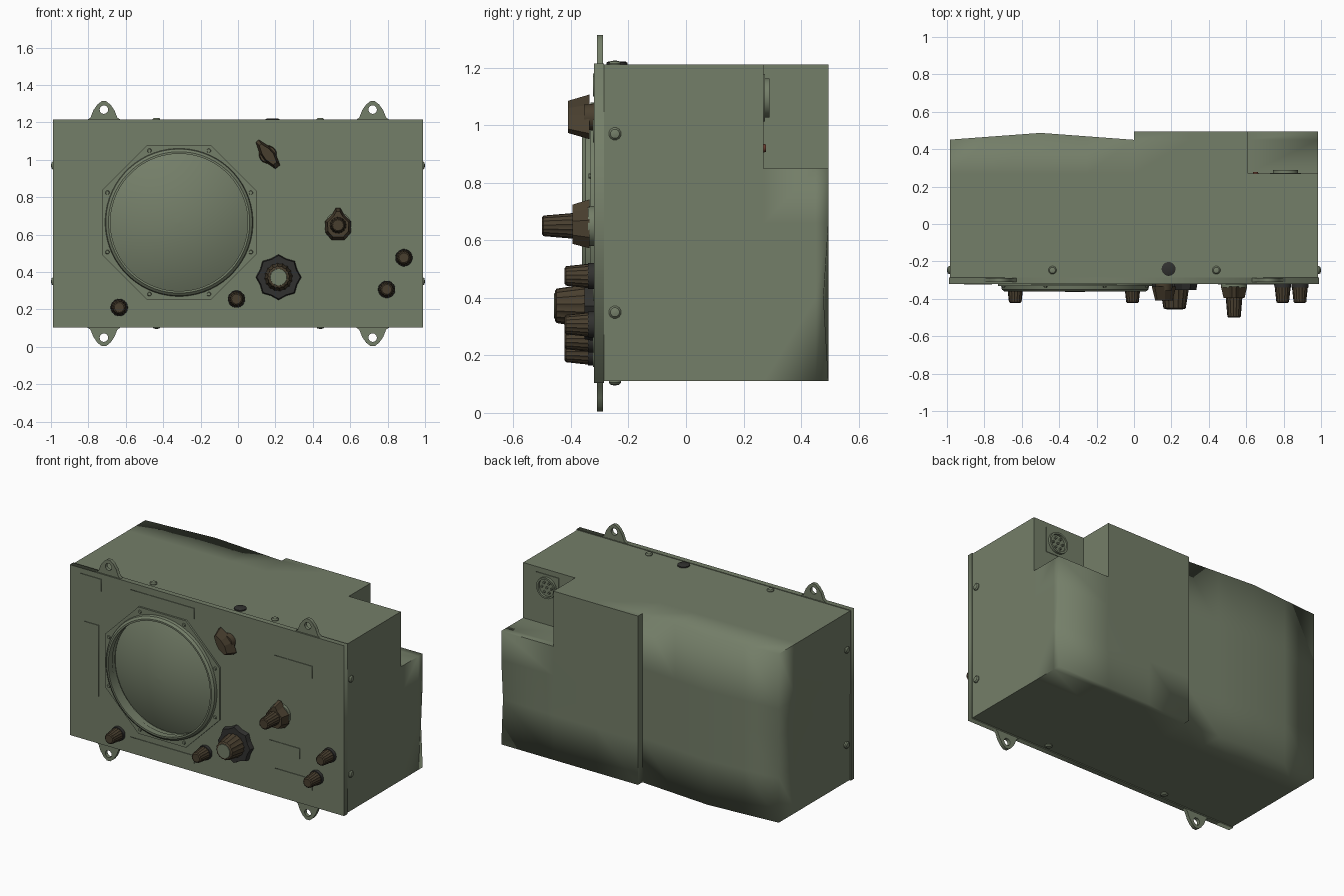
import bpy, bmesh, math
from mathutils import Vector, Matrix

if "Cube" in bpy.data.objects:
    bpy.data.objects.remove(bpy.data.objects["Cube"], do_unlink=True)


def material(name, color):
    m = bpy.data.materials.new(name)
    m.use_nodes = True
    m.diffuse_color = (*color, 1)
    m.node_tree.nodes["Principled BSDF"].inputs["Base Color"].default_value = (*color, 1)
    return m


GREEN = material("olive green paint", (0.175, 0.21, 0.14))
BROWN = material("dark brown bakelite", (0.066, 0.049, 0.028))
BLACK = material("black plastic", (0.03, 0.03, 0.028))
RUST = material("red brown", (0.16, 0.05, 0.03))
rounded = []


def finish(name, bm, mat, smooth=True):
    bmesh.ops.recalc_face_normals(bm, faces=bm.faces)
    me = bpy.data.meshes.new(name)
    bm.to_mesh(me)
    bm.free()
    me.materials.append(mat)
    ob = bpy.data.objects.new(name, me)
    bpy.context.collection.objects.link(ob)
    if smooth:
        rounded.append(ob)
    return ob


def lathe(name, profile, origin, mat, n=32, axis=(0, -1, 0), flute=1.0, caps=True):
    """Spin (radius, height) pairs around an axis; flute shrinks every other rib."""
    bm = bmesh.new()
    rings = []
    for r, h in profile:
        rings.append([bm.verts.new((r * f * math.cos(a), r * f * math.sin(a), h))
                      for i in range(n)
                      for a, f in [(math.tau * (i + 0.5) / n, flute if i % 2 else 1)]])
    for lo, hi in zip(rings, rings[1:]):
        for i in range(n):
            j = (i + 1) % n
            bm.faces.new((lo[i], lo[j], hi[j], hi[i]))
    if caps:
        bm.faces.new(rings[0])
        bm.faces.new(rings[-1])
    ob = finish(name, bm, mat)
    turn = Vector(axis).to_track_quat('Z', 'Y').to_matrix().to_4x4()
    ob.data.transform(Matrix.Translation(origin) @ turn)
    return ob


def circle(r, n, cx=0, cz=0, turn=0):
    return [(cx + r * math.cos(math.tau * i / n + turn), cz + r * math.sin(math.tau * i / n + turn))
            for i in range(n)]


def plate(name, outlines, y0, y1, mat=GREEN):
    """Flat sheet in the xz plane between y0 and y1; later outlines become holes."""
    cu = bpy.data.curves.new(name, 'CURVE')
    cu.dimensions = '2D'
    cu.fill_mode = 'BOTH'
    cu.extrude = abs(y1 - y0) / 2
    for pts in outlines:
        sp = cu.splines.new('POLY')
        sp.points.add(len(pts) - 1)
        for p, (x, z) in zip(sp.points, pts):
            p.co = (x, z, 0, 1)
        sp.use_cyclic_u = True
    cu.materials.append(mat)
    ob = bpy.data.objects.new(name, cu)
    bpy.context.collection.objects.link(ob)
    ob.rotation_euler.x = math.pi / 2
    ob.location.y = (y0 + y1) / 2
    bpy.ops.object.select_all(action='DESELECT')
    ob.select_set(True)
    bpy.context.view_layer.objects.active = ob
    bpy.ops.object.convert(target='MESH')
    return ob


def rect(x0, x1, z0, z1):
    return [(x0, z0), (x1, z0), (x1, z1), (x0, z1)]


def prism(name, pts, cx, cz, y0, y1, mat, taper=1.0, turn=0):
    """Solid with an xz outline, shrinking towards its front end."""
    bm = bmesh.new()
    c, s = math.cos(turn), math.sin(turn)
    ends = [[bm.verts.new((cx + k * (x * c - z * s), y, cz + k * (x * s + z * c))) for x, z in pts]
            for y, k in ((y0, 1), (y1, taper))]
    for i in range(len(pts)):
        j = (i + 1) % len(pts)
        bm.faces.new((ends[0][i], ends[0][j], ends[1][j], ends[1][i]))
    for e in ends:
        bm.faces.new(e)
    return finish(name, bm, mat, False)


# Case: blocks on a lattice, with the rear step and corner notch left out
XS = [-0.985, -0.75, -0.5, -0.25, 0, 0.3, 0.61, 0.985]
YS = [-0.3, 0, 0.27, 0.45, 0.495]
ZS = [0.11, 0.4, 0.66, 0.85, 1.21]


def filled(i, j, k):
    if not (0 <= i < len(XS) - 1 and 0 <= j < len(YS) - 1 and 0 <= k < len(ZS) - 1):
        return False
    notch = i >= 6 and j >= 2 and k >= 3
    step = i < 4 and j >= 3
    return not (notch or step)


def case_point(i, j, k):
    x, y, z = XS[i], YS[j], ZS[k]
    if i < 4 and j == 3:                       # bulging rear of the shallow half
        y += 0.037 * (1 - abs(x + 0.5) / 0.5)
    if i == 0 and j in (1, 2) and k in (1, 2):  # slight dent in the side
        x += 0.02
    if i == 7 and j == 4 and k == 1:
        y -= 0.017
    return x, y, z


bm = bmesh.new()
verts = {}
for i in range(len(XS) - 1):
    for j in range(len(YS) - 1):
        for k in range(len(ZS) - 1):
            if not filled(i, j, k):
                continue
            for ax in range(3):
                for side in (0, 1):
                    nb = [i, j, k]
                    nb[ax] += 2 * side - 1
                    if filled(*nb) or nb[1] < 0:
                        continue
                    quad = []
                    for u, v in ((0, 0), (1, 0), (1, 1), (0, 1)):
                        p = [i, j, k]
                        p[ax] += side
                        p[(ax + 1) % 3] += u
                        p[(ax + 2) % 3] += v
                        p = tuple(p)
                        if p not in verts:
                            verts[p] = bm.verts.new(case_point(*p))
                        quad.append(verts[p])
                    bm.faces.new(quad)
bmesh.ops.recalc_face_normals(bm, faces=bm.faces)
for f in bm.faces:
    f.smooth = True
for e in bm.edges:
    m = (e.verts[0].co + e.verts[1].co) / 2
    soft_rear = m.y > 0.43 and (abs(m.x) > 0.95 or m.z < 0.12 or (m.z > 1.2 and m.x < 0))
    if len(e.link_faces) == 2 and e.calc_face_angle() > 0.6 and not soft_rear:
        e.smooth = False
finish("case", bm, GREEN, False)

# Front panel with the round display opening
SX, SZ = -0.315, 0.665
plate("front_panel", [rect(-0.989, 0.989, 0.104, 1.214), circle(0.372, 64, SX, SZ)], -0.32, -0.285)
plate("display_bezel", [circle(0.447, 8, SX, SZ, math.pi / 8), circle(0.372, 64, SX, SZ)], -0.332, -0.319)
lathe("display_ring", [(0.367, 0), (0.398, 0), (0.392, 0.03), (0.378, 0.042), (0.367, 0.042), (0.367, 0)],
      (SX, -0.32, SZ), GREEN, 64, caps=False)
dome = [(0.373 * math.cos(t), 0.082 * (1 - (math.cos(t)) ** 2))
        for t in [math.pi / 2 * s / 12 for s in range(12)]] + [(0.001, 0.082)]
lathe("display_dome", dome, (SX, -0.282, SZ), GREEN, 64)
for x, z in circle(0.415, 8, SX, SZ, math.pi / 8):
    lathe("bezel_bolt", [(0.012, 0), (0.009, 0.008)], (x, -0.331, z), GREEN, 8)

# Thin label plates
for r in [(-0.55, -0.09, 1.1, 1.17), (-0.55, -0.09, 0.16, 0.21), (-0.88, -0.78, 0.41, 0.875),
          (-0.91, -0.76, 1.1, 1.18), (0.49, 0.76, 0.94, 1.02), (0.45, 0.67, 0.39, 0.46),
          (0.49, 0.76, 0.21, 0.285)]:
    plate("label_plate", [rect(*r)], -0.324, -0.319)

# Mounting ears
half = [(0.1, -0.02), (0.095, 0), (0.072, 0.015), (0.056, 0.055), (0.035, 0.085), (0.012, 0.103)]
for cx in (-0.717, 0.72):
    for base, s in ((1.21, 1), (0.107, -1)):
        pts = half + [(-x, z) for x, z in reversed(half)]
        plate("mounting_ear", [[(cx + x, base + s * z) for x, z in pts],
                               circle(0.023, 12, cx, base + s * 0.058)], -0.31, -0.288)

# Screws around the case edge
dome_head = [(0.022, -0.005), (0.022, 0.005), (0.016, 0.012), (0.006, 0.014)]
for s in (-1, 1):
    for z in (0.35, 0.97):
        lathe("side_screw", dome_head, (s * 0.985, -0.247, z), GREEN, 12, (s, 0, 0))
    for x in (-0.436, 0.44):
        lathe("edge_screw", dome_head, (x, -0.247, 1.21 if s > 0 else 0.11), GREEN, 12, (0, 0, s))
lathe("top_cap", [(0.037, 0), (0.037, 0.008), (0.03, 0.012)], (0.185, -0.24, 1.209), BLACK, 24, (0, 0, 1))

# Small ribbed knobs
for x, z in ((-0.635, 0.21), (-0.008, 0.255), (0.795, 0.307), (0.887, 0.476)):
    lathe("small_knob_skirt", [(0.046, 0), (0.045, 0.02)], (x, -0.32, z), BLACK, 24)
    lathe("small_knob", [(0.043, 0), (0.034, 0.082), (0.027, 0.087)], (x, -0.335, z), BROWN, 32, flute=0.92)

# Large tuning knob
KX, KZ = 0.217, 0.372
lobes = [(x * f, z * f) for i, (x, z) in enumerate(circle(0.122, 16)) for f in [0.88 if i % 2 else 1]]
prism("tuning_knob_base", lobes, KX, KZ, -0.32, -0.352, BLACK, 0.95)
lathe("tuning_knob", [(0.077, 0), (0.06, 0.105), (0.052, 0.11)], (KX, -0.345, KZ), BROWN, 32, flute=0.92)
lathe("tuning_knob_cap", [(0.046, 0), (0.044, 0.006)], (KX, -0.452, KZ), GREEN, 24)

# Pointer selector with a stacked knob
PX, PZ = 0.535, 0.65
lathe("selector_base", [(0.07, 0), (0.07, 0.02)], (PX, -0.32, PZ), GREEN, 24)
arrow = [(0.035, -0.078), (0.068, -0.04), (0.07, 0.02), (0.03, 0.06), (0.012, 0.092)]
arrow += [(-x, z) for x, z in reversed(arrow)]
prism("selector_pointer", arrow, PX, PZ, -0.335, -0.395, BROWN, 0.8)
lathe("selector_knob", [(0.045, 0), (0.036, 0.105), (0.03, 0.11)], (PX, -0.39, PZ), BROWN, 32, flute=0.92)

# Pointer switch
lathe("switch_base", [(0.048, 0), (0.044, 0.035)], (0.16, -0.32, 1.028), BROWN, 16)
wing = [(0.016, -0.085), (0.036, -0.02), (0.032, 0.03), (0.01, 0.092)]
wing += [(-x, z) for x, z in reversed(wing)]
prism("switch_pointer", wing, 0.16, 1.028, -0.335, -0.41, BROWN, 0.72, math.radians(38))

# Rear connector in the notch
CX, CZ = 0.81, 1.095
plate("connector_flange", [rect(CX - 0.082, CX + 0.082, CZ - 0.082, CZ + 0.082)], 0.268, 0.274)
lathe("connector_shell", [(0.068, 0), (0.068, 0.02), (0.056, 0.02), (0.056, 0.004)],
      (CX, 0.27, CZ), GREEN, 32, (0, 1, 0))
for x, z in circle(0.035, 6, CX, CZ) + [(CX, CZ)]:
    lathe("connector_pin", [(0.008, 0), (0.007, 0.014)], (x, 0.272, z), GREEN, 8, (0, 1, 0))
lathe("notch_plug", [(0.016, 0), (0.013, 0.01)], (0.65, 0.268, 0.92), RUST, 12, (0, 1, 0))

# Smooth the turned parts while keeping their edges crisp
bpy.ops.object.select_all(action='DESELECT')
for ob in rounded:
    ob.select_set(True)
bpy.context.view_layer.objects.active = rounded[0]
bpy.ops.object.shade_smooth_by_angle(angle=math.radians(35))
